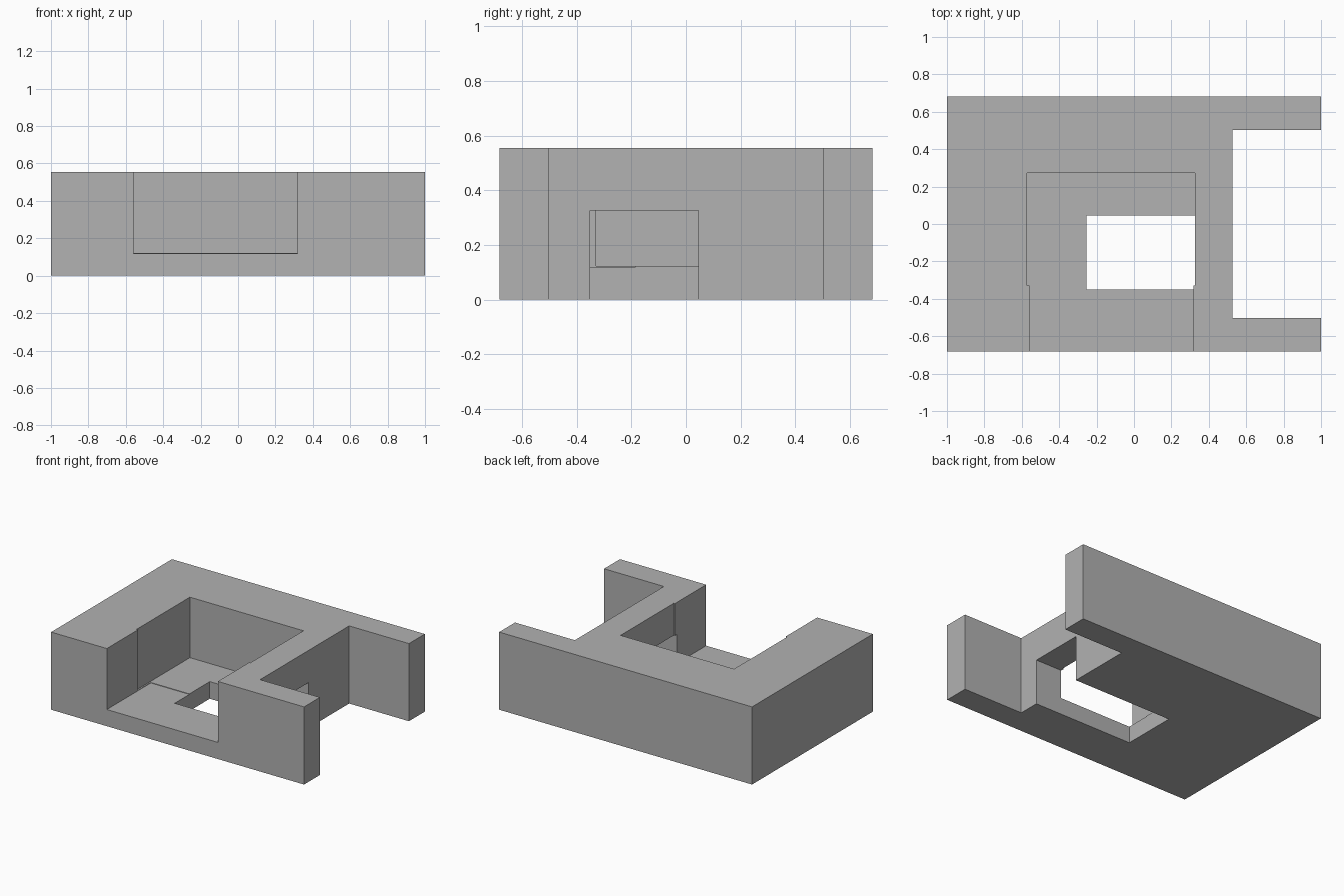
import bpy
import bmesh

cube = bpy.data.objects.get("Cube")
if cube:
    bpy.data.objects.remove(cube, do_unlink=True)

grey = bpy.data.materials.new("mid_grey")
grey.use_nodes = True
colour = (0.445, 0.445, 0.445, 1)
grey.diffuse_color = colour
grey.node_tree.nodes["Principled BSDF"].inputs["Base Color"].default_value = colour


def box(name, x, y, z):
    """Axis-aligned box from (low, high) ranges."""
    bm = bmesh.new()
    bmesh.ops.create_cube(bm, size=1)
    for v in bm.verts:
        v.co = [r[0] if c < 0 else r[1] for c, r in zip(v.co, (x, y, z))]
    mesh = bpy.data.meshes.new(name)
    bm.to_mesh(mesh)
    bm.free()
    mesh.materials.append(grey)
    obj = bpy.data.objects.new(name, mesh)
    bpy.context.collection.objects.link(obj)
    return obj


# Solid block
height = 0.555
above = height + 0.2
block = box("bracket_block", (-1, 1), (-0.682, 0.682), (0, height))

# Openings cut from the block
cutters = [
    # Deep notch in the side, leaving two arms
    box("side_notch", (0.527, 1.2), (-0.503, 0.503), (-0.2, above)),
    # Main pocket, open at the top
    box("pocket", (-0.571, 0.327), (-0.329, 0.272), (0.1225, above)),
    # Slightly narrower and lower channel out to the front
    box("front_channel", (-0.56, 0.318), (-0.9, -0.185), (0.119, above)),
    # Floor hole that continues as a window through the side wall
    box("floor_window", (-0.255, 0.7), (-0.351, 0.045), (-0.2, 0.325)),
]
for cutter in cutters:
    mod = block.modifiers.new(cutter.name, 'BOOLEAN')
    mod.operation = 'DIFFERENCE'
    mod.solver = 'EXACT'
    mod.object = cutter
    cutter.hide_render = True

# Bake the cuts and drop the cutters
bpy.context.view_layer.update()
depsgraph = bpy.context.evaluated_depsgraph_get()
result = bpy.data.meshes.new_from_object(block.evaluated_get(depsgraph))
block.modifiers.clear()
block.data = result
for cutter in cutters:
    bpy.data.objects.remove(cutter, do_unlink=True)
